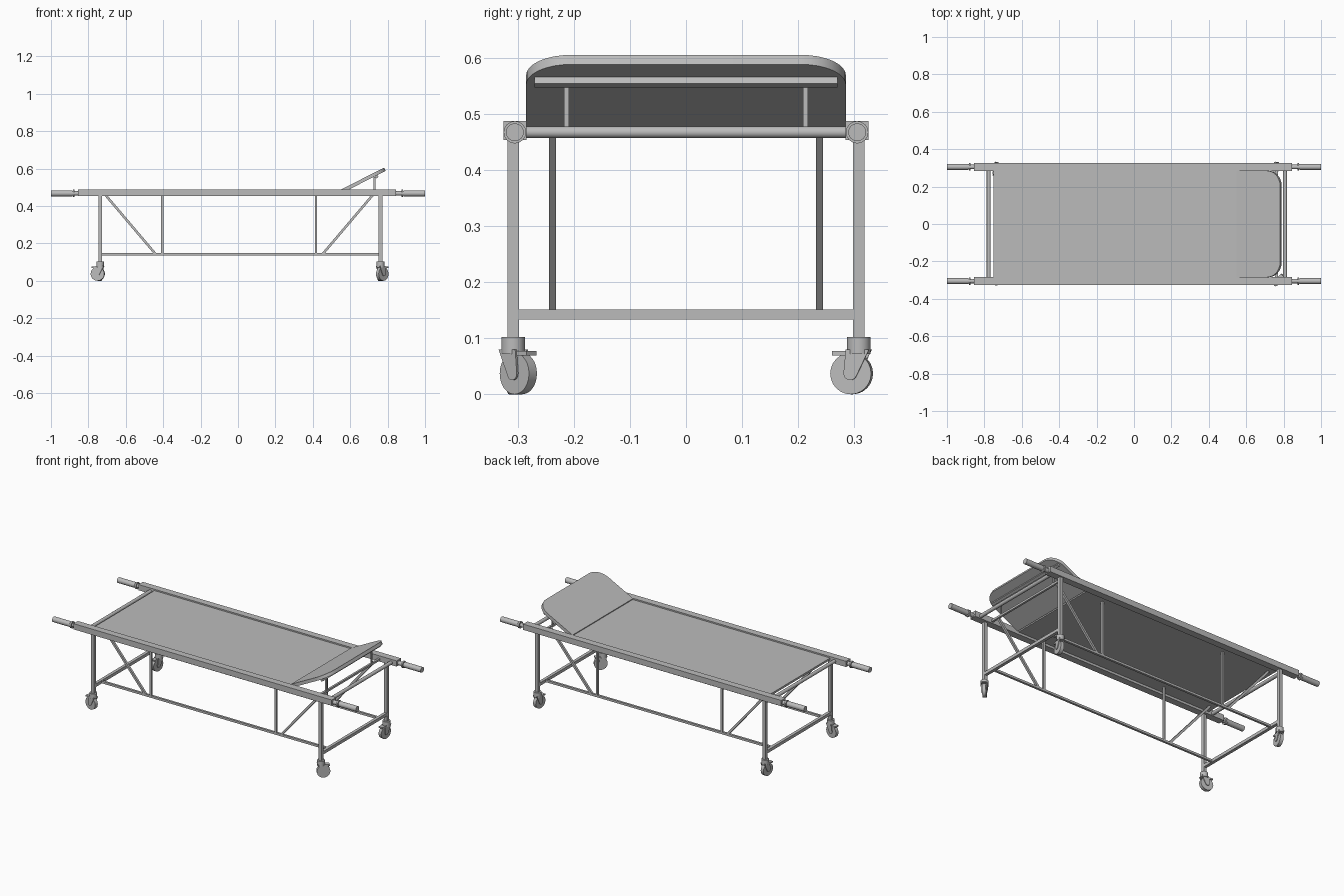
import bpy, bmesh, math
from mathutils import Vector, Matrix

cube = bpy.data.objects.get("Cube")
if cube:
    bpy.data.objects.remove(cube, do_unlink=True)

GREY = (0.5, 0.5, 0.5, 1)
metal = bpy.data.materials.new("plain_grey")
metal.use_nodes = True
metal.diffuse_color = GREY
metal.node_tree.nodes["Principled BSDF"].inputs["Base Color"].default_value = GREY


def finish(name, bm, matrix=None, smooth=False):
    """Turn a bmesh into a named object."""
    if matrix:
        bm.transform(matrix)
    bmesh.ops.recalc_face_normals(bm, faces=bm.faces)
    mesh = bpy.data.meshes.new(name)
    bm.to_mesh(mesh)
    bm.free()
    mesh.materials.append(metal)
    obj = bpy.data.objects.new(name, mesh)
    bpy.context.collection.objects.link(obj)
    if smooth:
        bpy.ops.object.select_all(action="DESELECT")
        obj.select_set(True)
        bpy.context.view_layer.objects.active = obj
        bpy.ops.object.shade_smooth_by_angle(angle=math.radians(40))
    return obj


def box(name, centre, size, matrix=None):
    bm = bmesh.new()
    bmesh.ops.create_cube(bm, size=1)
    bm.transform(Matrix.Translation(centre) @ Matrix.Diagonal((*size, 1)))
    return finish(name, bm, matrix)


def tube(name, a, b, radius, sides=16, matrix=None, smooth=True):
    """Cylinder from a to b; with 4 sides, a square bar."""
    a, b = Vector(a), Vector(b)
    bm = bmesh.new()
    bmesh.ops.create_cone(bm, cap_ends=True, segments=sides, radius1=radius,
                          radius2=radius, depth=(b - a).length)
    if sides == 4:
        bm.transform(Matrix.Rotation(math.pi / 4, 4, "Z"))
    turn = (b - a).to_track_quat("Z", "Y").to_matrix().to_4x4()
    bm.transform(Matrix.Translation((a + b) / 2) @ turn)
    return finish(name, bm, matrix, smooth)


def bar(name, a, b, width):
    return tube(name, a, b, width / math.sqrt(2), 4, smooth=False)


def plate(name, outline, thickness, matrix=None):
    """Flat outline in local XY, extruded along local Z."""
    bm = bmesh.new()
    face = bm.faces.new([bm.verts.new((x, y, 0)) for x, y in outline])
    up = bmesh.ops.extrude_face_region(bm, geom=[face])
    bmesh.ops.translate(bm, vec=(0, 0, thickness),
                        verts=[v for v in up["geom"] if isinstance(v, bmesh.types.BMVert)])
    return finish(name, bm, matrix, True)


def arc(cx, cy, r, start, end, steps=8):
    angles = [math.radians(start + (end - start) * i / steps) for i in range(steps + 1)]
    return [(cx + r * math.cos(t), cy + r * math.sin(t)) for t in angles]


LEG_X = {"foot": -0.737, "head": 0.762}
LEG_Y, BRACE_Y, RAIL_Y = 0.308, 0.238, 0.305
RAIL_Z, LOW_Z = 0.47, 0.142

# Canvas bed
box("bed_panel", (-0.1, 0, 0.473), (1.3, 0.575, 0.012))

# Raised headrest with rounded outer corners
SLOPE = math.radians(27)
LENGTH, HALF, CORNER = 0.262, 0.285, 0.08
tilt = Matrix.Translation((0.556, 0, 0.469)) @ Matrix.Rotation(-SLOPE, 4, "Y")
outline = ([(0, -HALF)] + arc(LENGTH - CORNER, CORNER - HALF, CORNER, -90, 0)
           + arc(LENGTH - CORNER, HALF - CORNER, CORNER, 0, 90) + [(0, HALF)])
plate("headrest", outline, 0.019, tilt)
box("headrest_brace", (0.205, 0, -0.006), (0.016, 0.54, 0.0135), tilt)
bar("headrest_lower_bar", (0.73, -0.29, 0.466), (0.73, 0.29, 0.466), 0.012)

# Cross rails at both ends
for end, x in (("foot", -0.777), ("head", 0.808)):
    tube(end + "_cross_rail", (x, -0.295, 0.467), (x, 0.295, 0.467), 0.0105)

for side, s in (("left", 1), ("right", -1)):
    back = "back" if s > 0 else "front"
    # Side rail and its four-part grips
    box(back + "_side_rail", (-0.005, s * RAIL_Y, RAIL_Z), (1.7, 0.041, 0.034))
    for end, d in (("foot", -1), ("head", 1)):
        for part, x0, x1, r in (("neck", 0.84, 0.89, 0.012),
                                ("collar", 0.873, 0.882, 0.02),
                                ("grip", 0.886, 1.0, 0.016)):
            tube(f"{back}_{end}_{part}", (d * x0, s * RAIL_Y, 0.467),
                 (d * x1, s * RAIL_Y, 0.467), r)
    # Headrest strut
    bar(back + "_headrest_strut", (0.73, s * 0.213, 0.466), (0.73, s * 0.213, 0.555), 0.009)
    # Long lower bar with posts and diagonals
    y = s * BRACE_Y
    bar(back + "_lower_bar", (LEG_X["foot"], y, LOW_Z), (LEG_X["head"], y, LOW_Z), 0.013)
    for end, post, low, high in (("foot", -0.405, -0.44, -0.715), ("head", 0.417, 0.452, 0.727)):
        bar(f"{back}_{end}_post", (post, y, LOW_Z), (post, y, 0.468), 0.012)
        bar(f"{back}_{end}_diagonal", (low, y, LOW_Z), (high, y, 0.466), 0.013)

# Lower end bars
for end, x in LEG_X.items():
    bar(end + "_lower_end_bar", (x, -LEG_Y, LOW_Z), (x, LEG_Y, LOW_Z), 0.018)


def caster(name, x, y, heading):
    """Swivel wheel with fork, stem and brake tab; local +X trails."""
    place = Matrix.Translation((x, y, 0)) @ Matrix.Rotation(math.radians(heading), 4, "Z")
    trail, axle = 0.013, 0.037
    tube(name + "_wheel", (trail, -0.01, axle), (trail, 0.01, axle), 0.037, 24, place)
    tube(name + "_stem", (0, 0, 0.072), (0, 0, 0.102), 0.021, 20, place)
    upright = Matrix.Rotation(math.pi / 2, 4, "X")
    fork = [(-0.021, 0.08)] + arc(trail, axle, 0.012, 200, 360, 6) + [(0.021, 0.08)]
    for s in (-1, 1):
        plate(f"{name}_fork_{'inner' if s < 0 else 'outer'}", fork, 0.004,
              place @ Matrix.Translation((0, s * 0.014 + 0.002, 0)) @ upright)
    box(name + "_brake_tab", (0.026, 0, 0.073), (0.04, 0.026, 0.008), place)


# Legs and casters, each swivelled differently
for end, s, heading in (("foot", -1, 170), ("foot", 1, -100), ("head", -1, 45), ("head", 1, -100)):
    x, y = LEG_X[end], s * LEG_Y
    name = f"{'back' if s > 0 else 'front'}_{end}"
    bar(name + "_leg", (x, y, 0.095), (x, y, 0.46), 0.02)
    caster(name + "_caster", x, y, heading)
